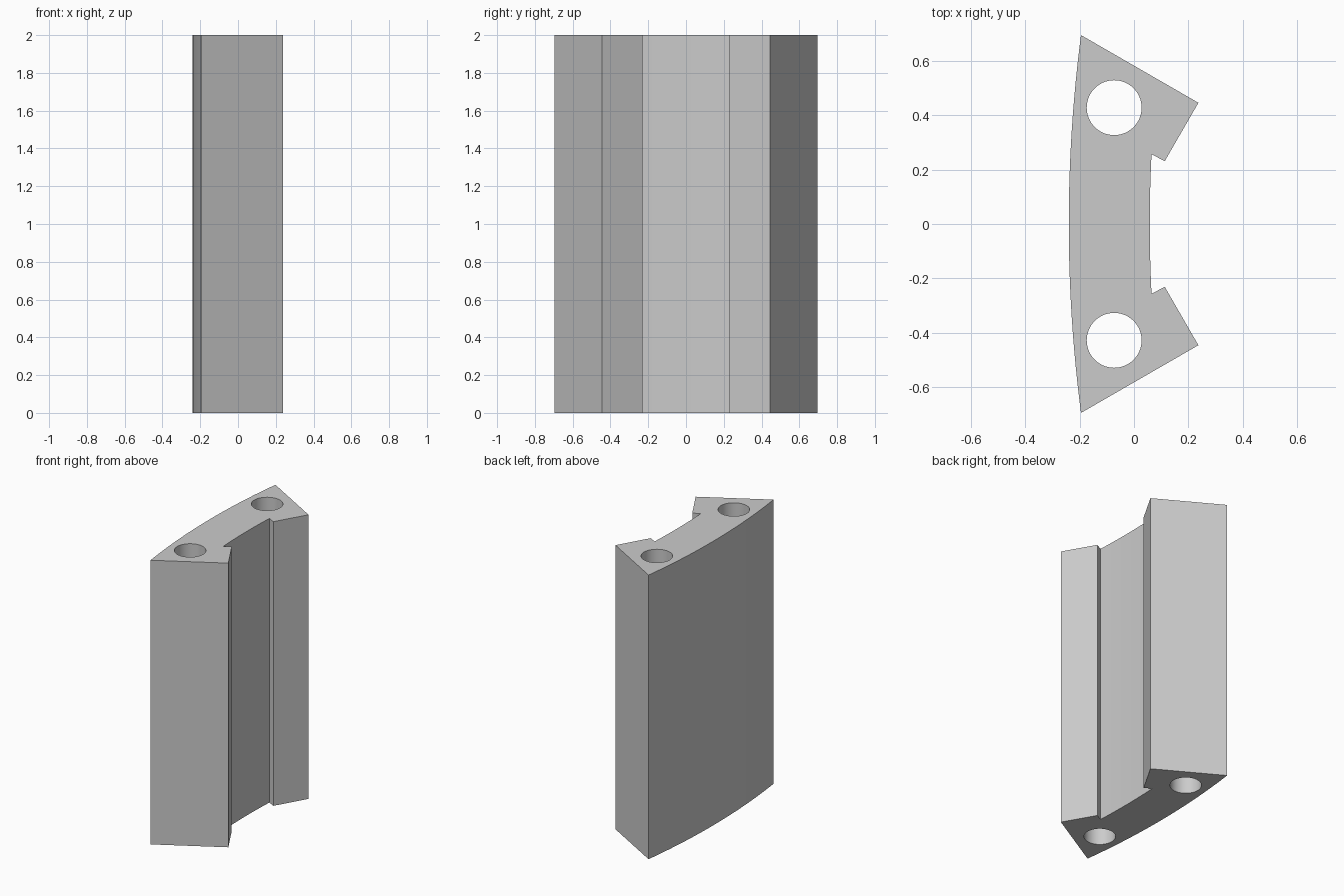
import bpy
import math

HEIGHT = 2.0
CENTRE_X = 5.15          # shared centre of both arcs
OUTER_R, INNER_R = 5.39, 5.092

cube = bpy.data.objects.get("Cube")
if cube:
    bpy.data.objects.remove(cube, do_unlink=True)

grey = bpy.data.materials.new("light_grey")
grey.use_nodes = True
colour = (0.6, 0.6, 0.6, 1.0)
grey.diffuse_color = colour
grey.node_tree.nodes["Principled BSDF"].inputs["Base Color"].default_value = colour


def arc(radius, y_start, y_end, steps):
    """Shallow arc bulging towards -x, evenly spaced by angle."""
    a, b = math.asin(y_start / radius), math.asin(y_end / radius)
    angles = [a + (b - a) * i / steps for i in range(steps + 1)]
    return [(CENTRE_X - radius * math.cos(t), radius * math.sin(t)) for t in angles]


def prism(name, outline, z0, z1):
    """Extrude a closed counter-clockwise outline from z0 to z1."""
    n = len(outline)
    verts = [(x, y, z) for z in (z0, z1) for x, y in outline]
    faces = [tuple(reversed(range(n))), tuple(range(n, 2 * n))]
    faces += [(i, (i + 1) % n, (i + 1) % n + n, i + n) for i in range(n)]
    mesh = bpy.data.meshes.new(name)
    mesh.from_pydata(verts, [], faces)
    mesh.materials.append(grey)
    obj = bpy.data.objects.new(name, mesh)
    bpy.context.collection.objects.link(obj)
    return obj


# Curved segment with angled ends and a lip beside the inner recess
lip = [(0.237, 0.446), (0.113, 0.231)]
outline = arc(OUTER_R, 0.695, -0.695, 32)
outline += [(x, -y) for x, y in lip]
outline += arc(INNER_R, -0.257, 0.257, 12)
outline += reversed(lip)
segment = prism("curved_segment", outline, 0, HEIGHT)

# Two round through holes
for side in (1, -1):
    ring = [(-0.073 + 0.101 * math.cos(t), side * 0.428 + 0.101 * math.sin(t))
            for t in (math.tau * i / 64 for i in range(64))]
    cutter = prism("hole_cutter", ring, -0.1, HEIGHT + 0.1)
    cutter.hide_render = True
    cut = segment.modifiers.new("hole", 'BOOLEAN')
    cut.operation, cut.solver, cut.object = 'DIFFERENCE', 'EXACT', cutter
    bpy.context.view_layer.objects.active = segment
    bpy.ops.object.modifier_apply(modifier=cut.name)
    bpy.data.objects.remove(cutter, do_unlink=True)

# Smooth arcs and bores, keep corners sharp
bpy.ops.object.select_all(action='DESELECT')
segment.select_set(True)
bpy.context.view_layer.objects.active = segment
bpy.ops.object.shade_smooth_by_angle(angle=math.radians(25))
